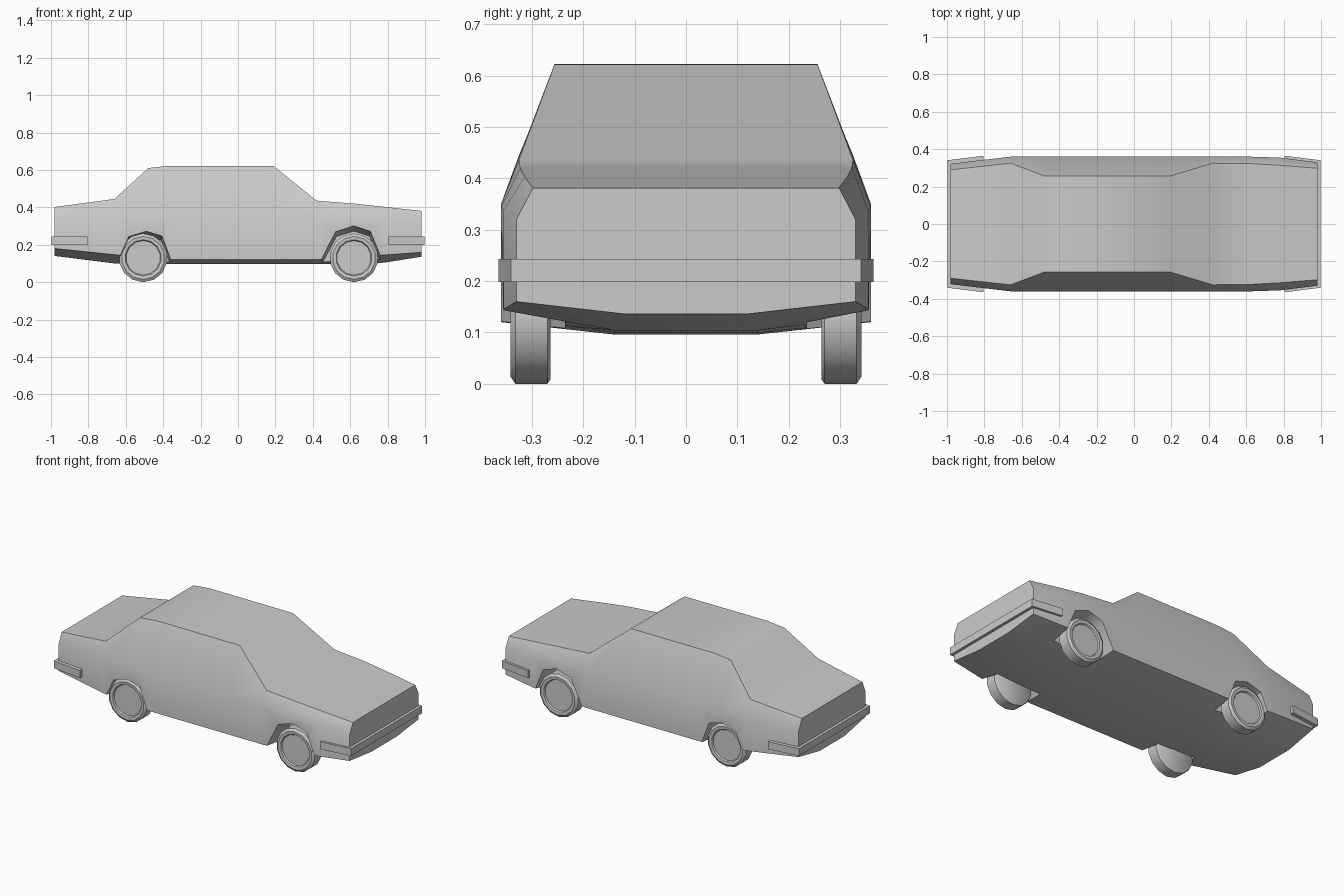
import bpy, bmesh, math

if "Cube" in bpy.data.objects:
    bpy.data.objects.remove(bpy.data.objects["Cube"])


def finish(name, bm, angle):
    bmesh.ops.recalc_face_normals(bm, faces=bm.faces)
    me = bpy.data.meshes.new(name)
    bm.to_mesh(me)
    bm.free()
    ob = bpy.data.objects.new(name, me)
    bpy.context.collection.objects.link(ob)
    if angle:
        smooth(ob, angle)
    return ob


def select(ob):
    bpy.ops.object.select_all(action='DESELECT')
    ob.select_set(True)
    bpy.context.view_layer.objects.active = ob


def smooth(ob, angle):
    select(ob)
    bpy.ops.object.shade_smooth_by_angle(angle=math.radians(angle))


def loft(name, rings, angle=0):
    """Skin a list of closed point rings and cap both ends."""
    bm = bmesh.new()
    vs = [[bm.verts.new(p) for p in r] for r in rings]
    n = len(rings[0])
    for a, b in zip(vs, vs[1:]):
        for i in range(n):
            j = (i + 1) % n
            bm.faces.new((a[i], a[j], b[j], b[i]))
    bm.faces.new(vs[0])
    bm.faces.new(vs[-1])
    return finish(name, bm, angle)


# Body stations: x, roof y/z, shoulder y/z, sill z, floor y/z
stations = [
    (-.98, .29, .402, .322, .33, .18, .12, .14),
    (-.66, .325, .445, .36, .35, .147, .14, .10),
    (-.48, .257, .61, .36, .35, .13, .14, .098),
    (-.37, .256, .622, .36, .35, .12, .14, .097),
    (.19, .256, .621, .36, .35, .12, .14, .096),
    (.42, .325, .436, .36, .35, .12, .14, .096),
    (.62, .323, .42, .36, .345, .13, .14, .10),
    (.78, .314, .403, .355, .337, .145, .14, .104),
    (.98, .298, .381, .33, .32, .16, .12, .136),
]
rings = []
for x, ry, rz, sy, sz, lz, fy, fz in stations:
    half = [(ry, rz), (sy, sz), (sy, lz), (fy, fz)]
    rings.append([(x, y, z) for y, z in half] + [(x, -y, z) for y, z in reversed(half)])
body = loft("car_body", rings)

# Wheel arches, tapering inwards
arches = {
    "rear": [(-.67, .0), (-.645, .12), (-.585, .252), (-.49, .28), (-.405, .255), (-.355, .12), (-.33, .0)],
    "front": [(.41, .0), (.44, .12), (.52, .278), (.62, .31), (.71, .28), (.775, .12), (.80, .0)],
}
for name, pts in arches.items():
    cx = sum(p[0] for p in pts) / len(pts)
    for s in (-1, 1):
        outer = [(x, s * .40, z) for x, z in pts]
        inner = [(cx + (x - cx) * .92, s * .235, z * .88) for x, z in pts]
        cutter = loft(name + "_arch_cutter", [outer, inner])
        cutter.hide_render = True
        mod = body.modifiers.new("arch", 'BOOLEAN')
        mod.operation = 'DIFFERENCE'
        mod.solver = 'EXACT'
        mod.object = cutter
        select(body)
        bpy.ops.object.modifier_apply(modifier=mod.name)
        bpy.data.objects.remove(cutter)
smooth(body, 45)

# Wheels: lathe profile (radius, distance from the centre line)
profile = [(.122, .264), (.13, .27), (.13, .332), (.115, .342), (.097, .340), (.092, .332)]
SIDES = 14
for axle, x in (("rear", -.507), ("front", .62)):
    for side, s in (("right", -1), ("left", 1)):
        rings = []
        for r, y in profile:
            rings.append([(x + r * math.sin(2 * math.pi * i / SIDES), s * y,
                           .13 - r * math.cos(2 * math.pi * i / SIDES)) for i in range(SIDES)])
        loft(f"{axle}_{side}_wheel", rings, 40)

# Wrap-around bumpers
for name, s in (("rear_bumper", -1), ("front_bumper", 1)):
    path = [((.805, .365), (.805, .335)), ((.997, .341), (.965, .315))]
    path += [((ox, -oy), (ix, -iy)) for (ox, oy), (ix, iy) in reversed(path)]
    loft(name, [[(s * ox, oy, .198), (s * ox, oy, .243), (s * ix, iy, .243), (s * ix, iy, .198)]
                for (ox, oy), (ix, iy) in path])
